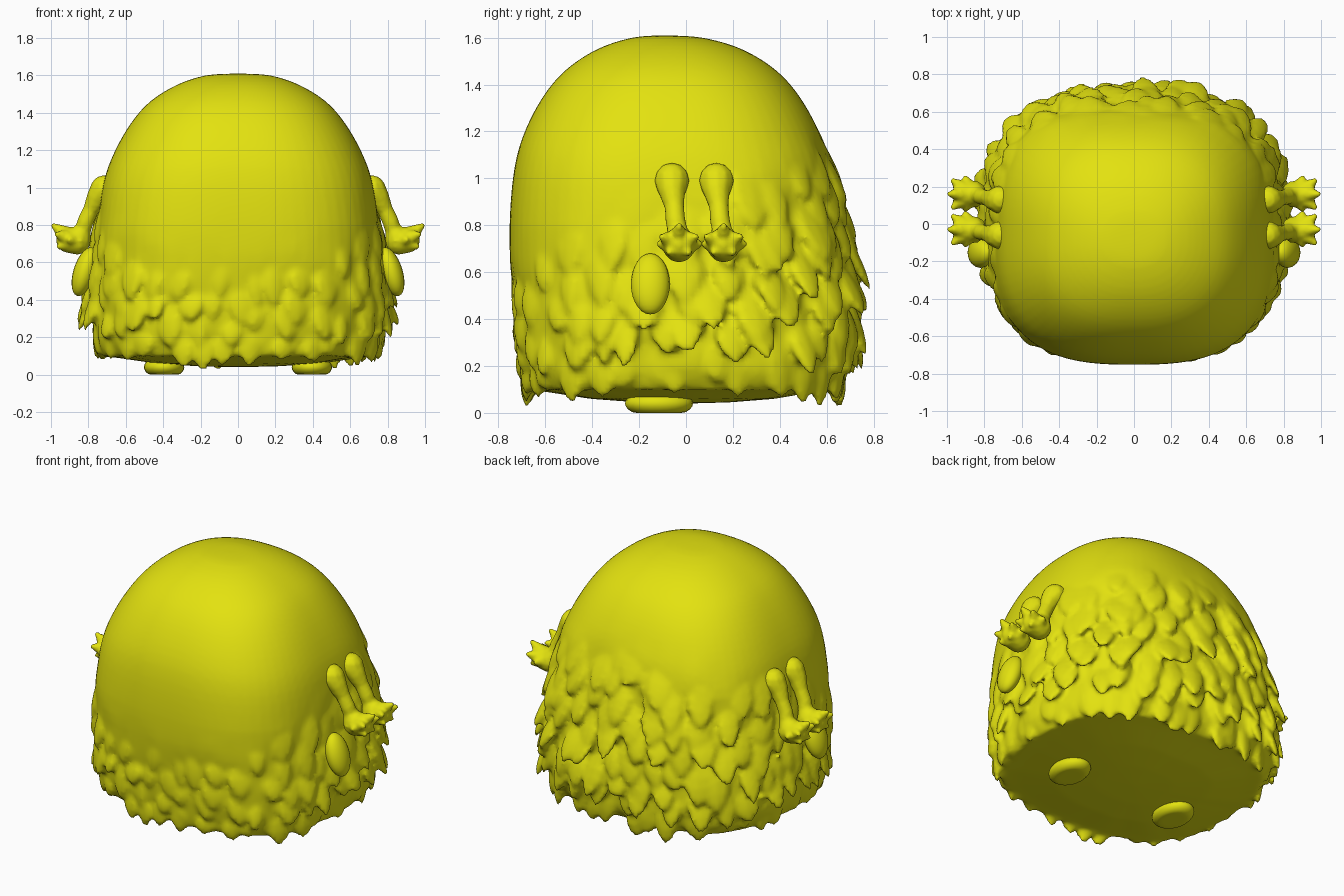
import bpy, bmesh, math, random
from mathutils import Vector, Matrix, noise

if "Cube" in bpy.data.objects:
    bpy.data.objects.remove(bpy.data.objects["Cube"])

random.seed(4)
yellow = bpy.data.materials.new("bright yellow")
yellow.diffuse_color = (0.77, 0.76, 0.005, 1)
yellow.use_nodes = True
yellow.node_tree.nodes["Principled BSDF"].inputs["Base Color"].default_value = yellow.diffuse_color

# body profile: height, half width, front y, back y
PROFILE = [(1.61, .002, -.10, -.096), (1.60, .17, -.23, .07), (1.55, .325, -.38, .24),
           (1.46, .47, -.515, .385), (1.34, .575, -.615, .49), (1.18, .665, -.695, .575),
           (1.02, .72, -.735, .625), (.80, .75, -.752, .665), (.60, .76, -.745, .69),
           (.40, .775, -.72, .69), (.20, .775, -.70, .675), (.10, .73, -.67, .63)]


def finish(name, bm, voxel=None, smooth=0, mirror=False, repeat_y=None):
    """Turn a bmesh into an object, optionally fused, repeated and mirrored."""
    me = bpy.data.meshes.new(name)
    bm.to_mesh(me)
    bm.free()
    me.polygons.foreach_set("use_smooth", [True] * len(me.polygons))
    me.materials.append(yellow)
    ob = bpy.data.objects.new(name, me)
    bpy.context.collection.objects.link(ob)
    if voxel:
        mod = ob.modifiers.new("fuse", 'REMESH')
        mod.mode, mod.voxel_size, mod.use_smooth_shade = 'VOXEL', voxel, True
    if smooth:
        mod = ob.modifiers.new("soften", 'SMOOTH')
        mod.factor, mod.iterations = 0.5, smooth
    if repeat_y:
        mod = ob.modifiers.new("pair", 'ARRAY')
        mod.count, mod.use_relative_offset, mod.use_constant_offset = 2, False, True
        mod.constant_offset_displace = (0, repeat_y, 0)
    if mirror:
        ob.modifiers.new("other_side", 'MIRROR').use_mirror_merge = False
    return ob


def section(t):
    """Smooth interpolation of the profile at a fractional row."""
    i = min(int(t), len(PROFILE) - 2)
    f = t - i
    p = [PROFILE[max(0, min(len(PROFILE) - 1, i + k))] for k in (-1, 0, 1, 2)]
    return [0.5 * (2 * b + (c - a) * f + (2 * a - 5 * b + 4 * c - d) * f * f
                   + (3 * b - a - 3 * c + d) * f ** 3) for a, b, c, d in zip(*p)]


def surface(t, ang):
    z, hx, yf, yb = section(t)
    n = 2.1 + 0.7 * min(1, t / 7)
    c, s = math.cos(ang), math.sin(ang)
    r = (abs(c) ** n + abs(s) ** n) ** (-1 / n)
    return Vector((hx * r * c, (yf + yb) / 2 + (yb - yf) / 2 * r * s, z))


def row_at(z):
    for i in range(len(PROFILE) - 1):
        a, b = PROFILE[i][0], PROFILE[i + 1][0]
        if z >= b:
            return i + (a - z) / (a - b)
    return len(PROFILE) - 1


def loft(bm, rings):
    """Skin a stack of rings, listed counter-clockwise from top to bottom."""
    loops = [[bm.verts.new(p) for p in ring] for ring in rings]
    for a, b in zip(loops, loops[1:]):
        for i in range(len(a)):
            j = (i + 1) % len(a)
            bm.faces.new((a[j], a[i], b[i], b[j]))
    bm.faces.new(loops[0])
    bm.faces.new(loops[-1][::-1])


def fur_top(ang):
    """Upper limit of the shaggy zone: low in front, high at the back."""
    s = math.sin(ang)
    return 0.92 + (0.26 * s if s > 0 else 0.30 * s)


def tuft(bm, ang, z_tip, length, width, depth, flare):
    """One pointed lock of fur hanging down the surface, its root sunk in."""
    out = Vector((math.cos(ang), math.sin(ang), 0))
    side = Vector((-out.y, out.x, 0))
    top = surface(row_at(z_tip + length), ang) - out * (depth + .005)
    tip = surface(row_at(max(z_tip, .1)), ang) + out * flare
    tip.z = z_tip
    tip += side * random.uniform(-.03, .03)
    rings = []
    for t, w in ((0, .3), (.2, .75), (.45, 1), (.65, .95), (.82, .7), (.93, .4), (1, .08)):
        c = top.lerp(tip, t)
        rings.append([c + out * depth * w * math.cos(a) + side * width * w * math.sin(a)
                      for a in (k * math.tau / 8 for k in range(8))])
    loft(bm, rings)


# furry body: domed shell with gentle lumps low down and a bulging underside
bm = bmesh.new()
rings = []
for k in range(45):
    ring = []
    for i in range(80):
        ang = i * math.tau / 80
        p = surface(k / 4, ang)
        amt = max(0, min(1, (fur_top(ang) + .1 - p.z) / .4))
        out = Vector((math.cos(ang), math.sin(ang), 0))
        ring.append(p + out * amt * .025 * noise.noise(Vector((p.x * 7, p.y * 7, p.z * 5))))
    rings.append(ring)
edge = rings[-1]
for scale, z in ((.88, .09), (.6, .06), (.3, .045), (.02, .04)):
    rings.append([Vector((p.x * scale, p.y * scale, z)) for p in edge])
loft(bm, rings)

# rows of overlapping locks, shallower towards the top and the front
for row in range(9):
    count = 34 - row
    for i in range(count):
        ang = (i + .5 * (row % 2) + random.uniform(-.35, .35)) * math.tau / count
        s, c = math.sin(ang), math.cos(ang)
        hem = .03 + .075 * c * c
        z = hem + row * .12 + random.uniform(-.04, .04)
        room = fur_top(ang) - z
        if room < .15:
            continue
        fade = min(1, room / .7)
        front = max(0, -s)
        flare = (.012 + .065 * fade) * (1 - .55 * front) * random.uniform(.55, 1.25)
        if row == 0:
            flare *= .4
        tuft(bm, ang, max(z, .02), random.uniform(.24, .34) - .08 * front,
             random.uniform(.06, .09) - .015 * front, .014 + .016 * fade, flare)
finish("furry_body", bm, 0.017, 2)


def ball(bm, center, radii, tilt=0, segs=12, rows=8):
    m = Matrix.Translation(center) @ Matrix.Rotation(tilt, 4, 'Y')
    loft(bm, [[m @ Vector((radii[0] * math.sin(p) * math.cos(a),
                           radii[1] * math.sin(p) * math.sin(a), radii[2] * math.cos(p)))
               for a in (k * math.tau / segs for k in range(segs))]
              for p in (.05 + (math.pi - .1) * j / rows for j in range(rows + 1))])


def limb(bm, points, steps=3):
    """Chain of balls along (x, y, z, radius) points."""
    for a, b in zip(points, points[1:]):
        for k in range(steps + 1):
            x, y, z, r = (p + (q - p) * k / steps for p, q in zip(a, b))
            ball(bm, (x, y, z), (r, r, r), segs=10, rows=6)


# fingertips relative to the palm
FINGERS = [(.105, .0, .075), (.085, .07, .03), (.085, -.07, .03), (.075, .04, -.035),
           (.075, -.04, -.035), (.02, .085, .0), (.02, -.08, .0)]

# two thin arms with knobbly hands on each side
bm = bmesh.new()
y, h = -.06, -.03
limb(bm, [(.715, y, .99, .077), (.75, y, .95, .06), (.785, y + .01, .885, .044),
          (.815, y + .015, .82, .045), (.83, y + .025, .77, .045),
          (.86, h, .715, .074), (.905, h, .72, .07)])
for dx, dy, dz in FINGERS:
    limb(bm, [(.88, h, .72, .065), (.88 + dx, h + dy, .72 + dz, .017)], 4)
finish("arms", bm, 0.011, 1, mirror=True, repeat_y=.19)

# oval pads under the arms
bm = bmesh.new()
ball(bm, (.82, -.152, .55), (.06, .083, .135), -.3, 20, 14)
finish("side_pads", bm, mirror=True)

# flat-soled feet
bm = bmesh.new()
ball(bm, (.395, -.115, .04), (.108, .145, .06), 0, 24, 14)
for v in bm.verts:
    v.co.z = max(v.co.z, 0)
finish("feet", bm, mirror=True)
